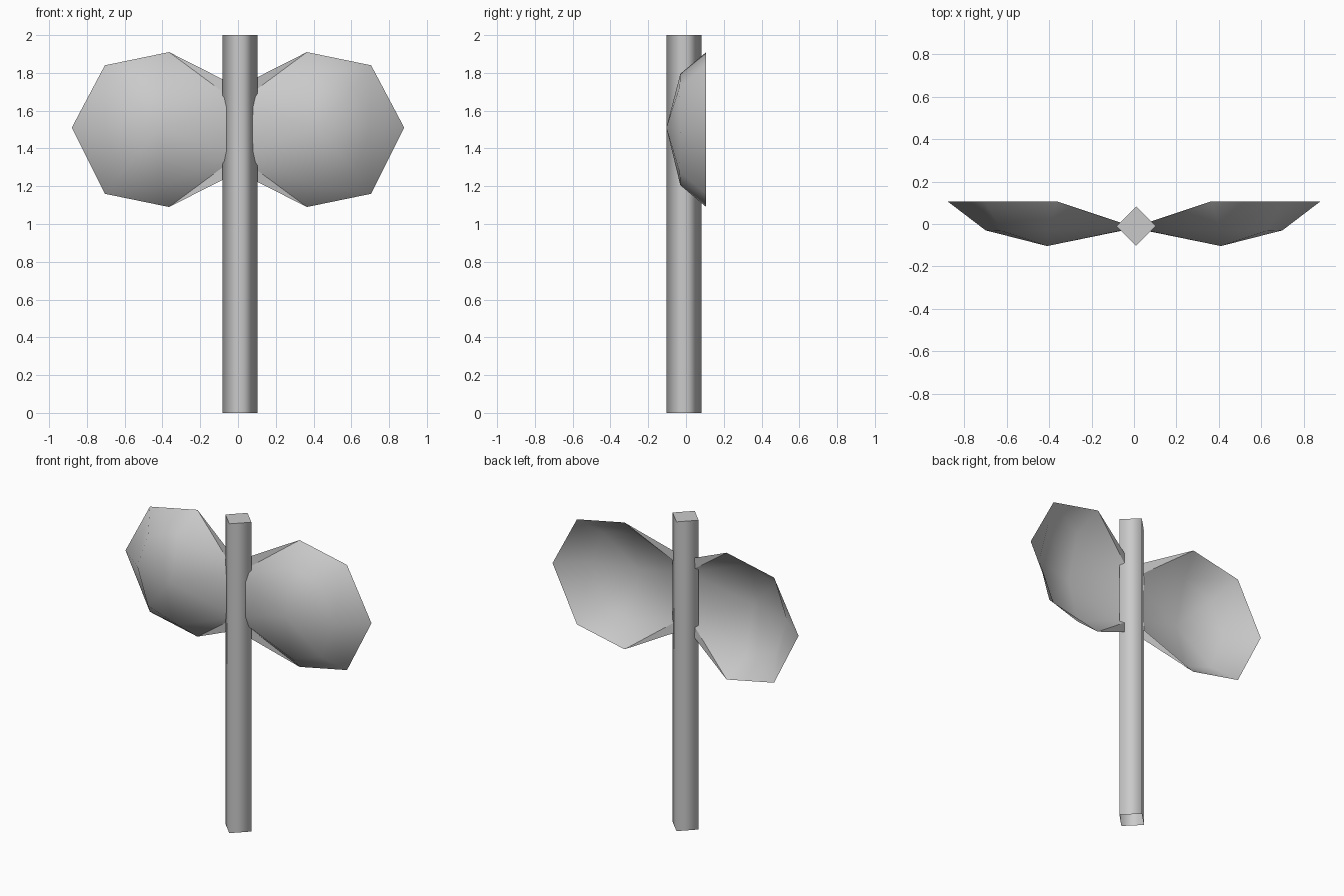
import bpy, bmesh
from math import radians, pi
from mathutils import Matrix

cube = bpy.data.objects.get("Cube")
if cube:
    bpy.data.objects.remove(cube, do_unlink=True)

grey = bpy.data.materials.new("plain_grey")
grey.use_nodes = True
colour = (0.59, 0.59, 0.59, 1)
grey.diffuse_color = colour
grey.node_tree.nodes["Principled BSDF"].inputs["Base Color"].default_value = colour


def add_object(name, bm):
    mesh = bpy.data.meshes.new(name)
    bm.to_mesh(mesh)
    bm.free()
    mesh.materials.append(grey)
    obj = bpy.data.objects.new(name, mesh)
    bpy.context.collection.objects.link(obj)
    return obj


# Square post turned corner-forward: soft sides, crisp top cap, open bottom
bm = bmesh.new()
turn = Matrix.Translation((0.01, -0.01, 1))
bmesh.ops.create_cone(bm, cap_ends=True, segments=4, radius1=0.093,
                      radius2=0.093, depth=2, matrix=turn)
# Keep the corners on the axes whichever way the cone starts
if all(abs(v.co.x - 0.01) > 0.02 for v in bm.verts):
    bmesh.ops.rotate(bm, verts=bm.verts, cent=(0.01, -0.01, 1),
                     matrix=Matrix.Rotation(pi / 4, 3, 'Z'))
bm.normal_update()
bottom = [f for f in bm.faces if f.normal.z < -0.5]
bmesh.ops.delete(bm, geom=bottom, context='FACES_ONLY')
for face in bm.faces:
    face.smooth = abs(face.normal.z) < 0.5
for edge in bm.edges:
    edge.smooth = abs(edge.verts[0].co.z - edge.verts[1].co.z) > 1
add_object("post", bm)

# Wing shell: upper half points, mirrored about the middle height
MID = 1.5
UPPER = {
    "rim_outer": (0.705, 0.107, 0.34),
    "rim_top": (0.365, 0.107, 0.41),
    "ring_outer": (0.62, -0.034, 0.225),
    "ring_top": (0.41, -0.03, 0.295),
    "root_edge": (0.0, -0.015, 0.225),
    "root_inner": (0.0, -0.018, 0.14),
}
CENTRE = {
    "tip": (0.88, 0.107, 0.01),
    "ring_mid": (0.70, -0.03, 0.01),
    "apex": (0.41, -0.104, 0.01),
    "root_mid": (0.0, -0.02, 0.0),
}
HALF_FACES = [
    "tip rim_outer ring_mid",
    "rim_outer ring_outer ring_mid",
    "rim_outer rim_top ring_top",
    "rim_outer ring_top ring_outer",
    "ring_outer ring_top apex",
    "ring_outer apex ring_mid",
    "rim_top root_inner ring_top",
    "rim_top root_edge root_inner",
    "ring_top root_inner apex",
    "apex root_inner root_mid",
]


def make_wing(name, side):
    bm = bmesh.new()
    centre = {k: bm.verts.new((side * x, y, MID + z))
              for k, (x, y, z) in CENTRE.items()}
    for up in (1, -1):
        pts = {k: bm.verts.new((side * x, y, MID + up * z))
               for k, (x, y, z) in UPPER.items()}
        pts.update(centre)
        for names in HALF_FACES:
            bm.faces.new([pts[n] for n in names.split()])
    # Turn every face toward the front
    bm.normal_update()
    for face in bm.faces:
        if face.normal.y > 0:
            face.normal_flip()
    wing = add_object(name, bm)
    bpy.ops.object.select_all(action='DESELECT')
    wing.select_set(True)
    bpy.context.view_layer.objects.active = wing
    bpy.ops.object.shade_smooth_by_angle(angle=radians(52))


make_wing("left_wing", 1)
make_wing("right_wing", -1)
